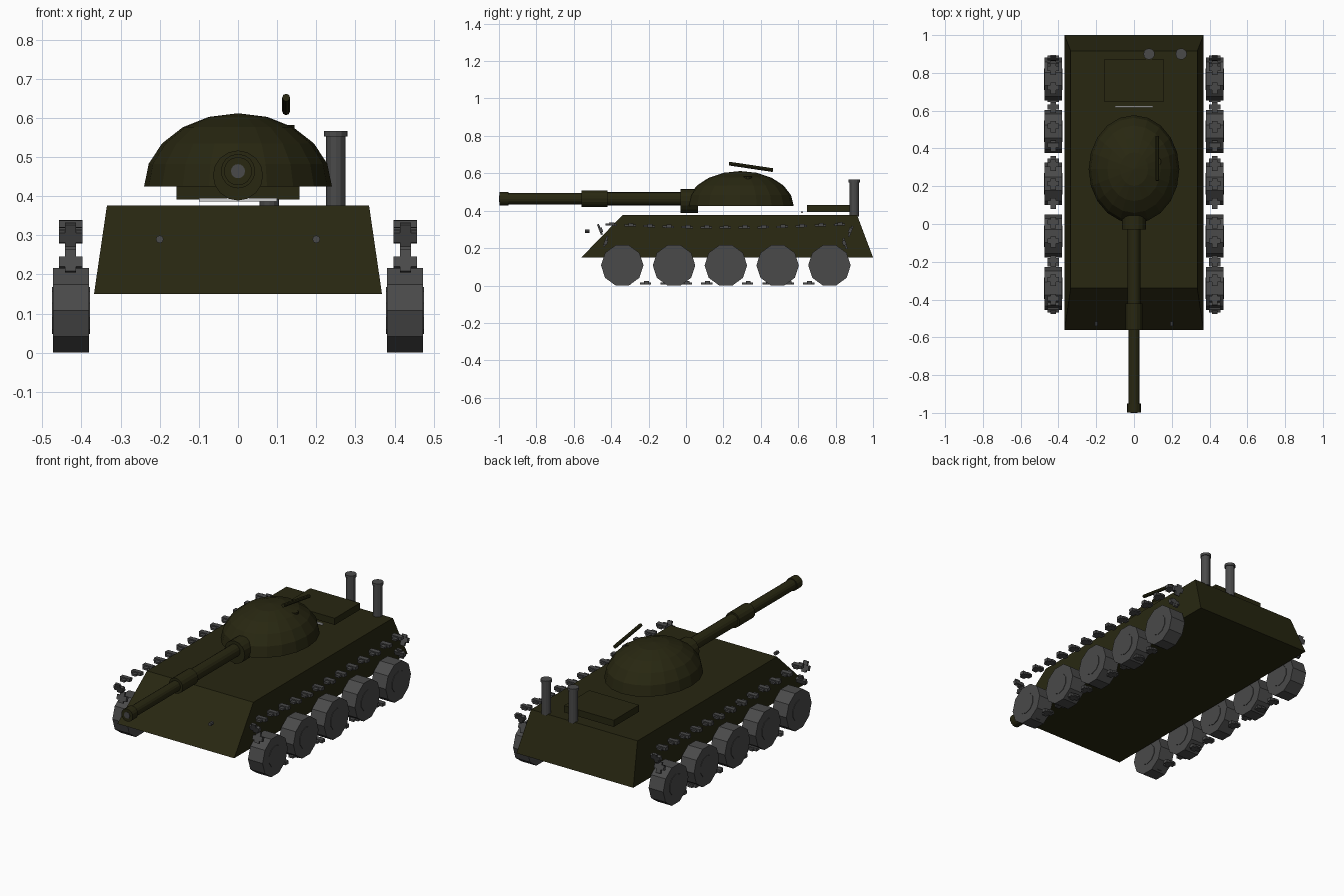
import bpy, bmesh, math
from mathutils import Matrix, Vector

if "Cube" in bpy.data.objects:
    bpy.data.objects.remove(bpy.data.objects["Cube"])


def mat(name, c):
    m = bpy.data.materials.new(name)
    m.diffuse_color = (*c, 1)
    m.use_nodes = True
    m.node_tree.nodes["Principled BSDF"].inputs["Base Color"].default_value = m.diffuse_color
    return m


OLIVE = mat("dark_olive", (0.021, 0.020, 0.0055))
STEEL = mat("dark_grey", (0.068, 0.068, 0.068))
WHITE = mat("light_grey", (0.65, 0.65, 0.65))


def finish(name, bm, m, smooth=None):
    bmesh.ops.recalc_face_normals(bm, faces=bm.faces[:])
    me = bpy.data.meshes.new(name)
    bm.to_mesh(me)
    bm.free()
    me.materials.append(m)
    ob = bpy.data.objects.new(name, me)
    bpy.context.collection.objects.link(ob)
    return ob


def add_box(bm, loc, size, tf=Matrix()):
    bmesh.ops.create_cube(bm, size=1, matrix=tf @ Matrix.Translation(loc) @ Matrix.Diagonal((*size, 1)))


def add_cyl(bm, a, b, r, n=16, turn=0.0):
    a, b = Vector(a), Vector(b)
    d = b - a
    q = d.to_track_quat('Z', 'Y').to_matrix().to_4x4()
    bmesh.ops.create_cone(bm, cap_ends=True, segments=n, radius1=r, radius2=r, depth=d.length,
                          matrix=Matrix.Translation((a + b) / 2) @ q @ Matrix.Rotation(turn, 4, 'Z'))


def box(name, loc, size, m):
    bm = bmesh.new()
    add_box(bm, loc, size)
    return finish(name, bm, m)


# Hull: tapered block with sloped nose and tail
bm = bmesh.new()
lo = [bm.verts.new((x, y, 0.15)) for x, y in ((-.368, -.56), (.368, -.56), (.368, 1), (-.368, 1))]
hi = [bm.verts.new((x, y, 0.376)) for x, y in ((-.335, -.34), (.335, -.34), (.335, .915), (-.335, .915))]
bm.faces.new(lo)
bm.faces.new(hi)
for i in range(4):
    j = (i + 1) % 4
    bm.faces.new((lo[i], lo[j], hi[j], hi[i]))
finish("hull", bm, OLIVE)

# Turret: faceted half ellipsoid
bm = bmesh.new()
bmesh.ops.create_uvsphere(bm, u_segments=20, v_segments=10, radius=1)
cut = bmesh.ops.bisect_plane(bm, geom=bm.verts[:] + bm.edges[:] + bm.faces[:], plane_co=(0, 0, 0),
                             plane_no=(0, 0, 1), clear_inner=True)
bmesh.ops.holes_fill(bm, edges=[e for e in bm.edges if e.is_boundary])
bmesh.ops.transform(bm, verts=bm.verts[:],
                    matrix=Matrix.Translation((0, .29, .425)) @ Matrix.Diagonal((.24, .286, .187, 1)))
finish("turret_dome", bm, OLIVE)

# Gun mantlet and stepped barrel
bm = bmesh.new()
add_cyl(bm, (0, .063, .453), (0, -.03, .453), .064)
finish("mantlet", bm, OLIVE)
bm = bmesh.new()
for y0, y1, r in ((.06, -.42, .035), (-.42, -.56, .044), (-.56, -.95, .03), (-.95, -.998, .036)):
    add_cyl(bm, (0, y0, .464), (0, y1, .464), r)
finish("gun_barrel", bm, OLIVE)
bm = bmesh.new()
add_cyl(bm, (0, -.99, .464), (0, -1, .464), .018)
finish("gun_bore", bm, STEEL)

# Roof machine gun and mount
bm = bmesh.new()
add_cyl(bm, (.123, .23, .652), (.123, .465, .617), .01, 8)
finish("roof_gun", bm, OLIVE)
bm = bmesh.new()
add_cyl(bm, (.123, .33, .54), (.123, .33, .582), .022, 10)
finish("roof_gun_mount", bm, OLIVE)

# Engine deck, white marker plate
box("engine_deck", (0, .76, .411), (.314, .228, .038), OLIVE)
box("marker_plate", (0, .62, .391), (.2, .009, .009), WHITE)

# Exhaust stacks with caps
for i, x in enumerate((.08, .25)):
    bm = bmesh.new()
    add_cyl(bm, (x, .9, .37), (x, .9, .555), .025, 12)
    add_cyl(bm, (x, .9, .552), (x, .9, .567), .03, 12)
    finish(f"exhaust_stack_{i}", bm, STEEL)

# Track path: (y, z, pitch) for each link
path = []
for i in range(13):
    u = -1 + i / 6
    path.append((.21 + .61 * u, .326 - .016 * (1 - u * u), .05 * u))
path += [(-.325 + .109 * i, .012, 0) for i in range(11)]
path += [(-.46, .30, -1.2), (-.43, .235, -1.9), (.88, .29, 1.2), (.85, .225, 1.9)]

for s, side in ((-1, "left"), (1, "right")):
    # Road wheels: ten-sided with flat bottom, raised hub
    for i in range(5):
        y = -.341 + .277 * i
        bm = bmesh.new()
        z = .108
        add_cyl(bm, (s * .381, y, z), (s * .473, y, z), .1135, 10, 0)
        # turn so that a flat rests on the ground
        low = min(v.co.z for v in bm.verts)
        if low < -.001:
            bmesh.ops.rotate(bm, verts=bm.verts[:], cent=(0, y, z),
                             matrix=Matrix.Rotation(math.pi / 10, 3, 'X'))
        add_cyl(bm, (s * .378, y, z), (s * .4755, y, z), .06, 10)
        finish(f"{side}_wheel_{i}", bm, STEEL)
    # Track links: narrow bar with a cross pad
    bm = bmesh.new()
    for y, z, a in path:
        tf = Matrix.Translation((s * .428, y, z)) @ Matrix.Rotation(a, 4, 'X')
        add_box(bm, (0, 0, 0), (.028, .06, .011), tf)
        add_box(bm, (0, .004, .003), (.06, .026, .018), tf)
    finish(f"{side}_track_links", bm, STEEL)
    # Headlight
    bm = bmesh.new()
    add_cyl(bm, (s * .2, -.515, .29), (s * .2, -.54, .29), .01, 8)
    finish(f"{side}_headlight", bm, STEEL)
